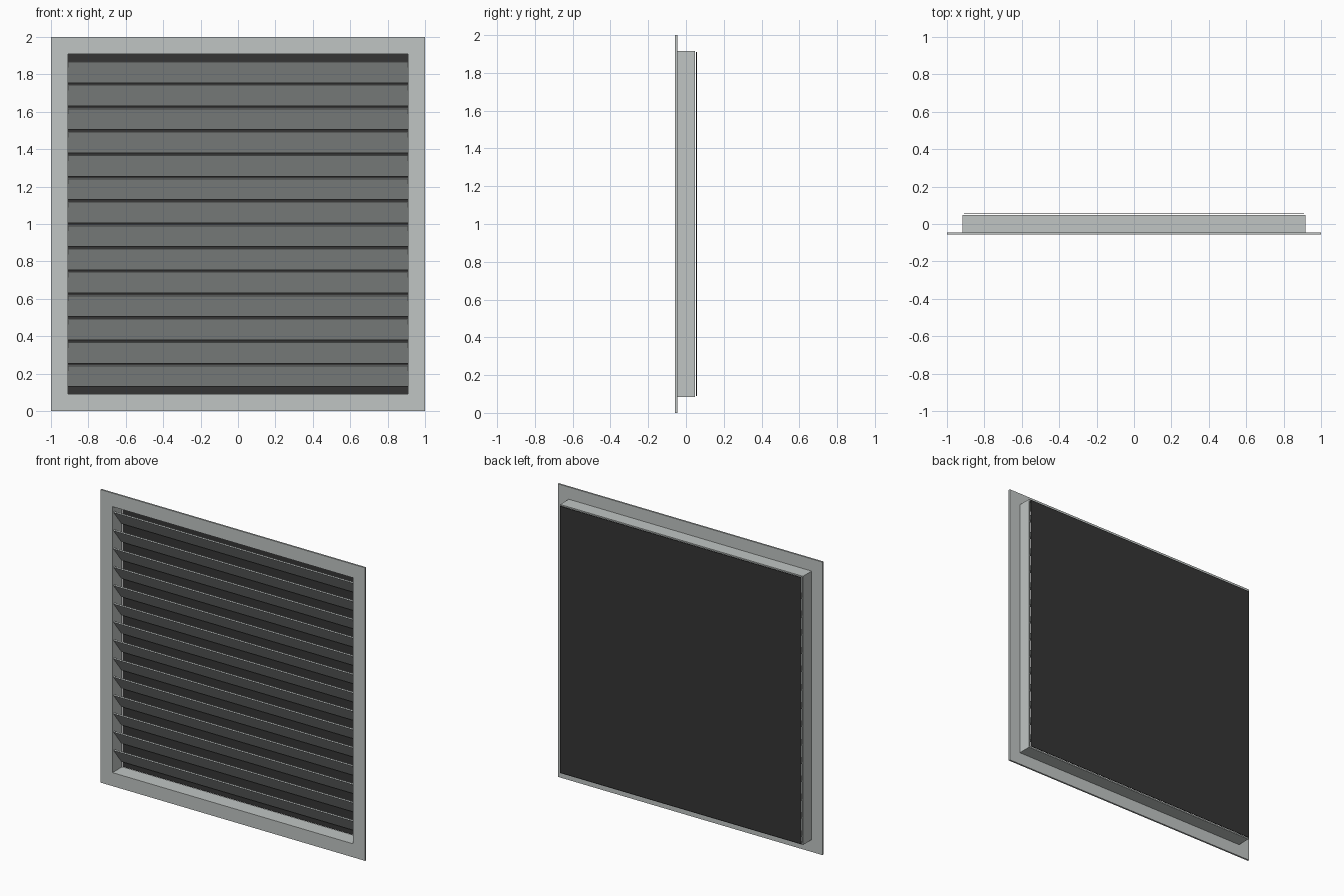
import bpy
import bmesh
import math

cube = bpy.data.objects.get("Cube")
if cube:
    bpy.data.objects.remove(cube, do_unlink=True)


def material(name, color):
    mat = bpy.data.materials.new(name)
    mat.use_nodes = True
    mat.diffuse_color = color
    mat.node_tree.nodes["Principled BSDF"].inputs["Base Color"].default_value = color
    return mat


metal = material("light grey metal", (0.53, 0.56, 0.55, 1))
dark = material("dark screen", (0.035, 0.035, 0.035, 1))
MID = 1.0  # height of the vent's centre


def add_object(name, bm, mat, location=(0, 0, MID)):
    mesh = bpy.data.meshes.new(name)
    bmesh.ops.recalc_face_normals(bm, faces=bm.faces)
    bm.to_mesh(mesh)
    bm.free()
    mesh.materials.append(mat)
    obj = bpy.data.objects.new(name, mesh)
    obj.location = location
    bpy.context.collection.objects.link(obj)
    return obj


def square_ring(name, outer, inner, front, back, mat):
    """Square frame with a square opening, running from front to back in y."""
    bm = bmesh.new()
    corners = [(-1, -1), (1, -1), (1, 1), (-1, 1)]
    loops = [[bm.verts.new((sx * r, y, sz * r)) for sx, sz in corners]
             for r, y in ((outer, front), (outer, back), (inner, back), (inner, front))]
    for i in range(4):
        a, b = loops[i], loops[(i + 1) % 4]
        for j in range(4):
            k = (j + 1) % 4
            bm.faces.new((a[j], a[k], b[k], b[j]))
    return add_object(name, bm, mat)


def box(name, size, location, mat):
    bm = bmesh.new()
    bmesh.ops.create_cube(bm, size=1)
    bmesh.ops.scale(bm, vec=size, verts=bm.verts)
    return add_object(name, bm, mat, location)


# Front flange and the collar behind it
square_ring("front_flange", 1.0, 0.908, -0.057, -0.045, metal)
square_ring("wall_collar", 0.917, 0.908, -0.045, 0.048, metal)

# Tilted slats, front edge raised
SLATS, PITCH = 14, 0.125
for i in range(SLATS):
    z = MID + (i - (SLATS - 1) / 2) * PITCH
    slat = box(f"slat_{i + 1}", (1.816, 0.008, 0.14), (0, 0, z), metal)
    slat.rotation_euler.x = math.radians(38)

# Dark screen set just behind the collar
box("rear_screen", (1.82, 0.004, 1.82), (0, 0.055, MID), dark)
